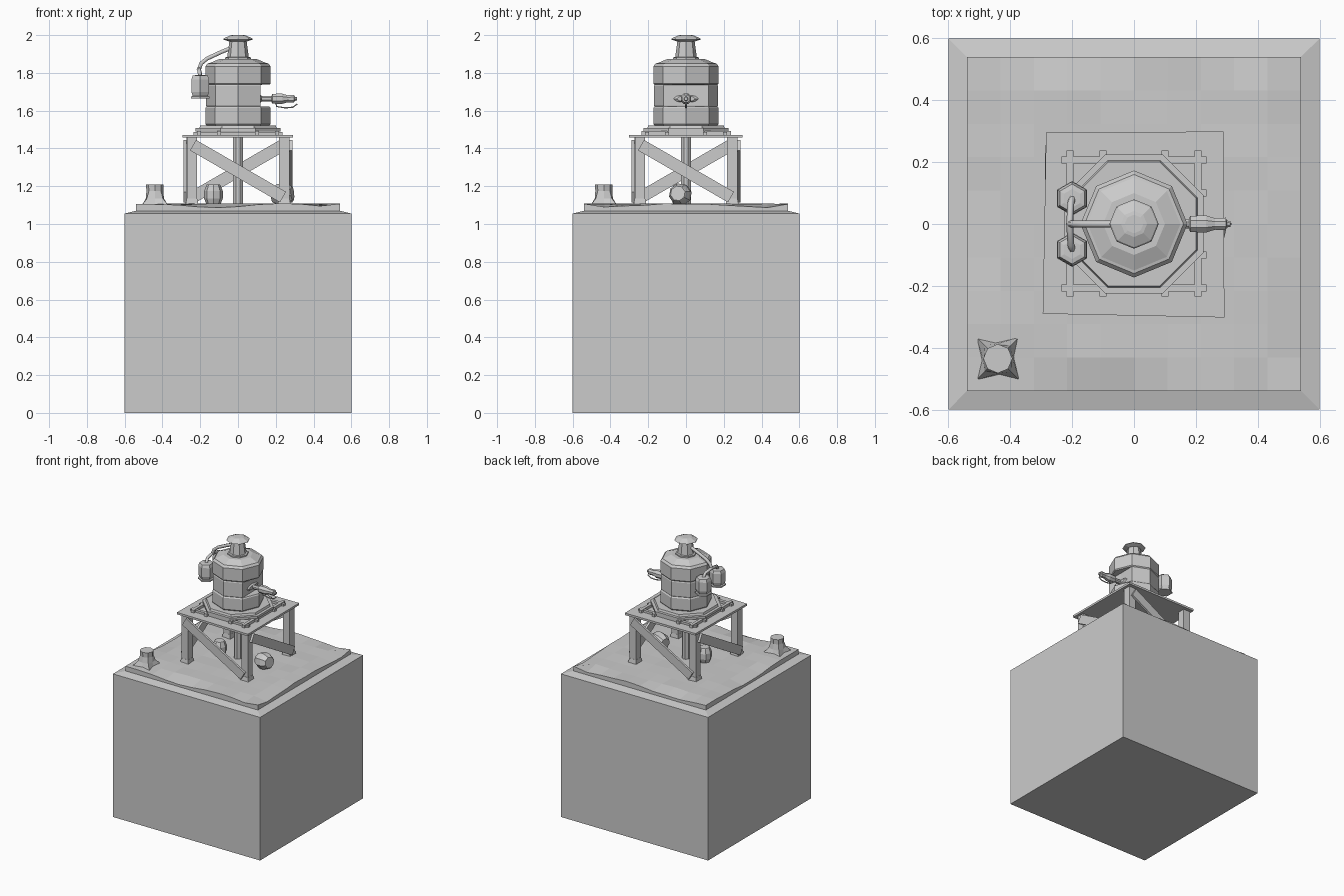
import bpy, bmesh, math, random
from mathutils import Vector, Matrix

if "Cube" in bpy.data.objects:
    bpy.data.objects.remove(bpy.data.objects["Cube"])

random.seed(4)


def finish(bm, name):
    bmesh.ops.recalc_face_normals(bm, faces=bm.faces)
    me = bpy.data.meshes.new(name)
    bm.to_mesh(me)
    bm.free()
    ob = bpy.data.objects.new(name, me)
    bpy.context.collection.objects.link(ob)
    return ob


def lathe(name, profile, sides, loc=(0, 0, 0), axis=(0, 0, 1), turn=0.0):
    """Spin (radius, height) pairs round an axis; both ends are capped."""
    bm = bmesh.new()
    rings = []
    for r, z in profile:
        rings.append([bm.verts.new((r * math.cos(turn + math.tau * i / sides),
                                    r * math.sin(turn + math.tau * i / sides), z))
                      for i in range(sides)])
    for a, b in zip(rings, rings[1:]):
        for i in range(sides):
            j = (i + 1) % sides
            bm.faces.new((a[i], a[j], b[j], b[i]))
    bm.faces.new(rings[0])
    bm.faces.new(rings[-1])
    rot = Vector((0, 0, 1)).rotation_difference(Vector(axis)).to_matrix().to_4x4()
    bm.transform(Matrix.Translation(loc) @ rot)
    return finish(bm, name)


def box(name, lo, hi, mat=None, top=1.0):
    """Box between two corners, optionally tapered at the top."""
    bm = bmesh.new()
    bmesh.ops.create_cube(bm, size=1)
    lo, hi = Vector(lo), Vector(hi)
    mid, size = (lo + hi) / 2, hi - lo
    for v in bm.verts:
        k = top if v.co.z > 0 else 1
        v.co = mid + Vector((v.co.x * size.x * k, v.co.y * size.y * k, v.co.z * size.z))
    if mat:
        bm.transform(mat)
    return finish(bm, name)


def tube(name, points, radius, res=1):
    cu = bpy.data.curves.new(name, 'CURVE')
    cu.dimensions = '3D'
    cu.bevel_depth = radius
    cu.bevel_resolution = res
    cu.use_fill_caps = True
    sp = cu.splines.new('POLY')
    sp.points.add(len(points) - 1)
    for p, co in zip(sp.points, points):
        p.co = (*co, 1)
    ob = bpy.data.objects.new(name, cu)
    bpy.context.collection.objects.link(ob)
    return ob


# Plinth block with a sloped rim
q = math.sqrt(2)
lathe("plinth", [(0.6 * q, 0), (0.6 * q, 1.055), (0.54 * q, 1.07)], 4, turn=math.pi / 4)

# Uneven ground slab
bm = bmesh.new()
bmesh.ops.create_grid(bm, x_segments=10, y_segments=10, size=0.54)
for v in bm.verts:
    x, y = v.co.x, v.co.y
    edge = max(abs(x), abs(y)) > 0.53
    corner = min(abs(x), abs(y)) > 0.5
    v.co.z = 1.107 + random.uniform(-0.003, 0.003)
    if edge and not corner:
        v.co.z -= 0.009 + 0.009 * math.sin(9 * x + 7 * y)
ext = bmesh.ops.extrude_face_region(bm, geom=bm.faces[:])
for v in [g for g in ext['geom'] if isinstance(g, bmesh.types.BMVert)]:
    v.co.z = 1.068
finish(bm, "ground")

# Tree stump with four root points
stump = lathe("stump", [(0.085, 1.1), (0.06, 1.135), (0.045, 1.175), (0.047, 1.21)], 8,
              loc=(-0.44, -0.435, 0), turn=math.pi / 4)
for i, v in enumerate(stump.data.vertices):
    if i < 16:
        k = (1.15 if i < 8 else 1.0) if i % 2 == 0 else (0.62 if i < 8 else 0.8)
        v.co.x = -0.44 + (v.co.x + 0.44) * k
        v.co.y = -0.435 + (v.co.y + 0.435) * k

# Tower legs, feet and one diagonal brace per side
for i in range(4):
    rot = Matrix.Rotation(i * math.pi / 2, 4, 'Z')
    box(f"leg_{i}", (0.217, -0.27, 1.1), (0.272, -0.217, 1.46), rot)
    box(f"foot_{i}", (0.21, -0.278, 1.1), (0.279, -0.21, 1.135), rot, 0.82)
    tilt = Matrix.Translation((0, -0.28, 1.28)) @ Matrix.Rotation(math.radians(30), 4, 'Y')
    box(f"brace_{i}", (-0.275, -0.008, -0.032), (0.275, 0.008, 0.032), rot @ tilt)

# Feed pipe under the platform
lathe("feed_pipe", [(0.028, 1.1), (0.028, 1.46)], 8, turn=math.pi / 8)

# Slightly skewed platform plate
bm = bmesh.new()
corners = [(-0.295, -0.29), (0.292, -0.302), (0.29, 0.299), (-0.284, 0.295)]
f = bm.faces.new([bm.verts.new((x, y, 1.457)) for x, y in corners])
ext = bmesh.ops.extrude_face_region(bm, geom=[f])
bmesh.ops.translate(bm, vec=(0, 0, 0.015),
                    verts=[g for g in ext['geom'] if isinstance(g, bmesh.types.BMVert)])
finish(bm, "platform")

# Crossed joists on the platform
for i, p in enumerate((-0.207, -0.1, 0.1, 0.207)):
    box(f"joist_y_{i}", (p - 0.011, -0.235, 1.47), (p + 0.011, 0.238, 1.492))
    box(f"joist_x_{i}", (-0.235, p - 0.011, 1.47), (0.235, p + 0.011, 1.488))

# Octagonal tank footing, two steps
e = math.pi / 8
c8 = math.cos(e)
lathe("footing_lower", [(0.225 / c8, 1.49), (0.225 / c8, 1.507)], 8, turn=e)
lathe("footing_upper", [(0.205 / c8, 1.507), (0.2 / c8, 1.522)], 8, turn=e)

# Banded tank with shoulder roof
tank = lathe("tank", [
    (0.165, 1.52), (0.173, 1.53), (0.173, 1.614), (0.167, 1.622),
    (0.167, 1.623), (0.17, 1.63), (0.17, 1.73), (0.167, 1.737),
    (0.167, 1.738), (0.173, 1.745), (0.173, 1.835), (0.16, 1.85),
    (0.15, 1.852), (0.1, 1.873), (0.08, 1.873)], 8)
for v in tank.data.vertices:
    if 1.6225 < v.co.z < 1.7375 and v.co.x > 0.15:  # flat recess behind the tap
        v.co.x = 0.116

# Chimney neck and cap
lathe("neck", [(0.07, 1.865), (0.07, 1.882), (0.057, 1.884), (0.045, 1.972)], 8)
lathe("cap", [(0.05, 1.967), (0.08, 1.977), (0.075, 1.983), (0.042, 1.998), (0.03, 2.0)], 8)

# Tap: mounting plate, nozzle and trigger wire
plate = lathe("tap_plate", [(0.08, 0), (0.05, 0.015)], 8, loc=(0.112, 0, 1.663), axis=(1, 0, 0))
for v in plate.data.vertices:
    v.co.z = 1.663 + (v.co.z - 1.663) * 0.3
lathe("nozzle", [(0.016, 0), (0.016, 0.065), (0.028, 0.07), (0.03, 0.12), (0.02, 0.15),
                 (0.022, 0.185), (0.012, 0.188), (0.01, 0.2)], 8,
      loc=(0.112, 0, 1.663), axis=(1, 0, 0), turn=e)
tube("trigger_wire", [(0.2, 0, 1.64), (0.205, 0, 1.622), (0.25, 0, 1.615),
                      (0.29, 0, 1.618), (0.313, 0, 1.635)], 0.004)

# Twin canisters and their pipework
for side, y in (("left", 0.083), ("right", -0.083)):
    lathe(f"canister_{side}", [(0.056, 1.665), (0.056, 1.675), (0.046, 1.678), (0.054, 1.7),
                               (0.054, 1.765), (0.046, 1.785), (0.03, 1.788)], 6,
          loc=(-0.2, y, 0), turn=math.pi / 6)
    tube(f"canister_pipe_{side}", [(-0.208, 0, 1.82), (-0.204, y * 0.8, 1.81),
                                   (-0.2, y, 1.78)], 0.011)
tube("overflow_pipe", [(-0.04, 0, 1.93), (-0.09, 0, 1.91), (-0.165, 0, 1.875),
                       (-0.195, 0, 1.85), (-0.208, 0, 1.815)], 0.012)

# Small barrels below the tower
barrel = [(0.04, -0.055), (0.044, -0.05), (0.058, -0.02), (0.058, 0.02), (0.044, 0.05), (0.04, 0.055)]
lathe("barrel_lying", barrel, 8, loc=(0.235, -0.03, 1.157), axis=(1, -0.25, 0.1))
lathe("barrel_standing", [(r * 0.85, z) for r, z in barrel], 8, loc=(-0.13, -0.03, 1.155))
